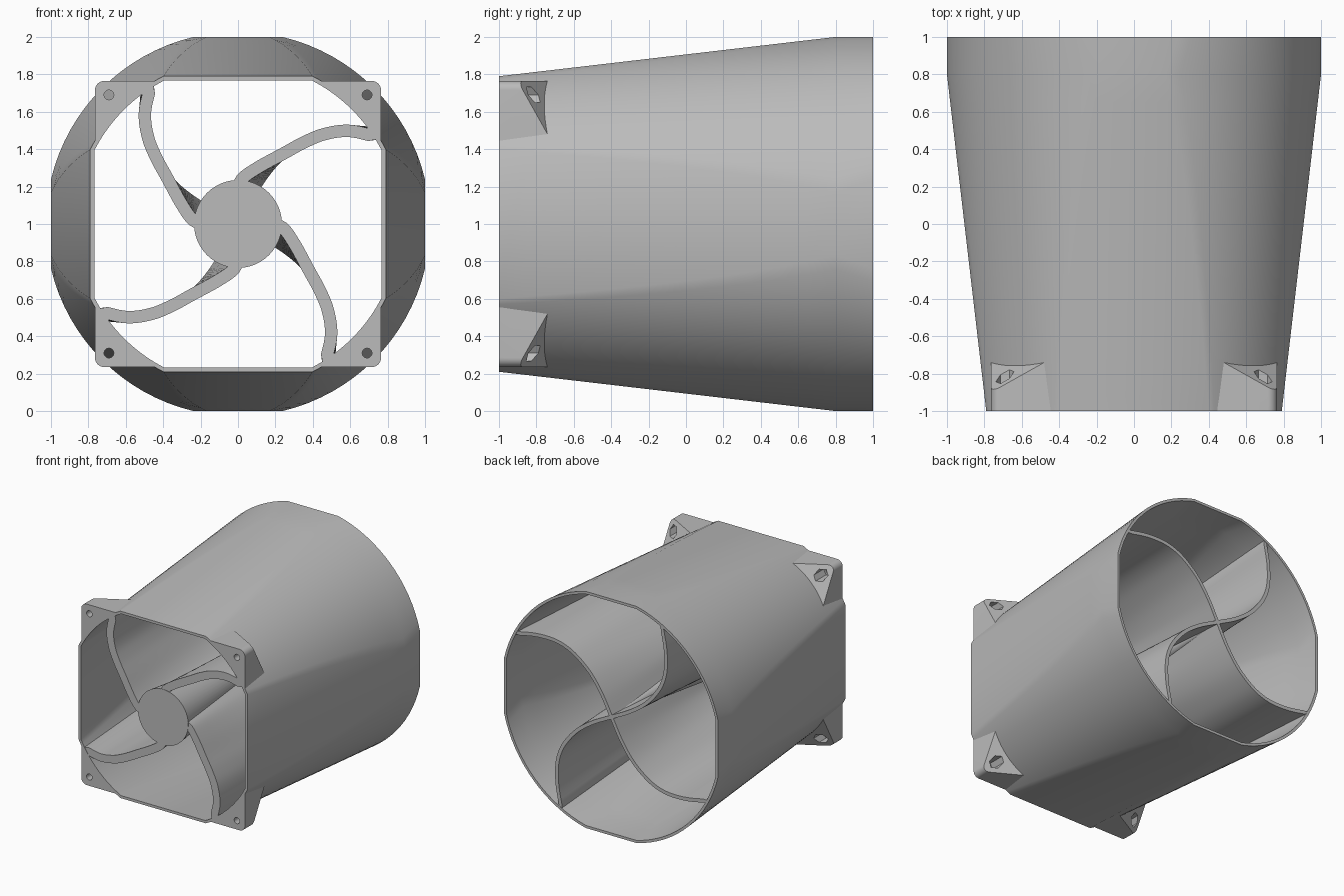
import bpy, bmesh
from math import acos, cos, sin, pi, hypot, sqrt
from mathutils import Vector

old = bpy.data.objects.get("Cube")
if old:
    bpy.data.objects.remove(old, do_unlink=True)

grey = bpy.data.materials.new("plain grey")
grey.use_nodes = True
colour = (0.5, 0.5, 0.5, 1)
grey.diffuse_color = colour
grey.node_tree.nodes["Principled BSDF"].inputs["Base Color"].default_value = colour


def loft(name, rings, wrap=False):
    """Skin a list of closed rings; cap the ends unless they wrap around."""
    bm = bmesh.new()
    loops = [[bm.verts.new(p) for p in ring] for ring in rings]
    n = len(loops[0])
    pairs = list(zip(loops, loops[1:]))
    if wrap:
        pairs.append((loops[-1], loops[0]))
    else:
        bm.faces.new(loops[0])
        bm.faces.new(loops[-1])
    for a, b in pairs:
        for i in range(n):
            j = (i + 1) % n
            bm.faces.new((a[i], a[j], b[j], b[i]))
    bmesh.ops.recalc_face_normals(bm, faces=bm.faces)
    mesh = bpy.data.meshes.new(name)
    bm.to_mesh(mesh)
    bm.free()
    mesh.materials.append(grey)
    ob = bpy.data.objects.new(name, mesh)
    ob.location.z = 1
    bpy.context.collection.objects.link(ob)
    return ob


def activate(ob):
    bpy.ops.object.select_all(action='DESELECT')
    ob.select_set(True)
    bpy.context.view_layer.objects.active = ob


def smooth(ob):
    activate(ob)
    bpy.ops.object.shade_smooth_by_angle(angle=pi / 6)


# Duct section: a circle trimmed by a square, both growing toward the back
def radius(y):
    return 0.885 + 0.0715 * (y + 1)


def half_side(y):
    return min(1.0, 0.79 + 0.1167 * (y + 1))


def section(y, inset):
    r, h = radius(y) - inset, half_side(y) - inset
    start = acos(h / r)
    ring = []
    for k in range(4):
        for i in range(17):
            a = k * pi / 2 + start + (pi / 2 - 2 * start) * i / 16
            ring.append((r * cos(a), y, r * sin(a)))
    return ring


wall = 0.022
stations = [-1 + 1.8 * i / 12 for i in range(13)] + [1]
rings = [section(y, 0) for y in stations]
rings += [section(y, wall) for y in reversed(stations)]
smooth(loft("duct", rings, wrap=True))


# Hub: a cone narrowing to a point at the back
def circle(y, r, n=48, x=0, z=0):
    return [(x + r * cos(2 * pi * i / n), y, z + r * sin(2 * pi * i / n)) for i in range(n)]


smooth(loft("hub_cone", [circle(-1, 0.235), circle(0.99, 0.004)]))


# Vanes: curved blades blending from the hub rim to a shared centre line
def spline(points, steps=5):
    p = [Vector(q) for q in points]
    p = [2 * p[0] - p[1]] + p + [2 * p[-1] - p[-2]]
    out = []
    for i in range(1, len(p) - 2):
        a, b, c, d = p[i - 1:i + 3]
        for s in range(steps):
            t = s / steps
            out.append(0.5 * (2 * b + (c - a) * t + (2 * a - 5 * b + 4 * c - d) * t * t
                              + (3 * b - a - 3 * c + d) * t ** 3))
    return out + [p[-2]]


front_path = spline([(0, .2), (.03, .25), (.12, .31), (.24, .375),
                     (.35, .435), (.46, .48), (.59, .498), (.73, .47)])
back_path = spline([(0, 0), (.09, .17), (.19, .31), (.3, .41),
                    (.41, .475), (.54, .508), (.71, .505), (.895, .47)])


def vane_ring(y, turn):
    t = (y + 1) / 2
    path = [a.lerp(b, t) for a, b in zip(front_path, back_path)]
    half = 0.033 + (0.015 - 0.033) * t
    sides = ([], [])
    for i, p in enumerate(path):
        d = (path[min(i + 1, len(path) - 1)] - path[max(i - 1, 0)]).normalized()
        normal = Vector((-d.y, d.x))
        for side, sign in zip(sides, (1, -1)):
            q = p + normal * half * sign
            # Keep the blade tip buried in the duct wall
            limit = radius(y) - wall / 2
            if i == len(path) - 1 or q.length > limit:
                q = q.normalized() * limit
            side.append(q)
    ring = sides[0] + sides[1][::-1]
    c, s = round(cos(turn)), round(sin(turn))
    return [(c * q.x - s * q.y, y, s * q.x + c * q.y) for q in ring]


for k in range(4):
    levels = [-0.998 + 1.996 * i / 12 for i in range(13)]
    smooth(loft("vane_%d" % (k + 1), [vane_ring(y, k * pi / 2) for y in levels]))


# Mounting tabs: rounded corners with a sloped back, bolt hole and nut pocket
edge, corner, bolt = 0.765, 0.05, 0.69


def tab_outline(r):
    low = sqrt(r * r - edge * edge)
    pts = [(edge, low)]
    for i in range(9):
        a = pi / 2 * i / 8
        pts.append((edge - corner + corner * cos(a), edge - corner + corner * sin(a)))
    first = acos(edge / r)
    for i in range(13):
        a = pi / 2 - first - (pi / 2 - 2 * first) * i / 12
        pts.append((r * cos(a), r * sin(a)))
    return pts[:-1]


def slope(x, z):
    return -0.9 + 0.56 * (2 * edge - x - z)


tab = loft("mounting_tabs", [
    [(x, -1, z) for x, z in tab_outline(0.873)],
    [(x, slope(x, z), z) for x, z in tab_outline(0.89)]])

cutters = [
    loft("bolt_cutter", [circle(y, 0.026, 24, bolt, bolt) for y in (-1.1, -0.6)]),
    loft("nut_cutter", [circle(y, 0.048, 6, bolt, bolt) for y in (-0.92, -0.6)])]
activate(tab)
for cutter in cutters:
    cutter.hide_render = True
    mod = tab.modifiers.new("cut", 'BOOLEAN')
    mod.operation = 'DIFFERENCE'
    mod.solver = 'EXACT'
    mod.object = cutter
    bpy.ops.object.modifier_apply(modifier=mod.name)
    bpy.data.objects.remove(cutter, do_unlink=True)
smooth(tab)
mirror = tab.modifiers.new("four corners", 'MIRROR')
mirror.use_axis = (True, False, True)
